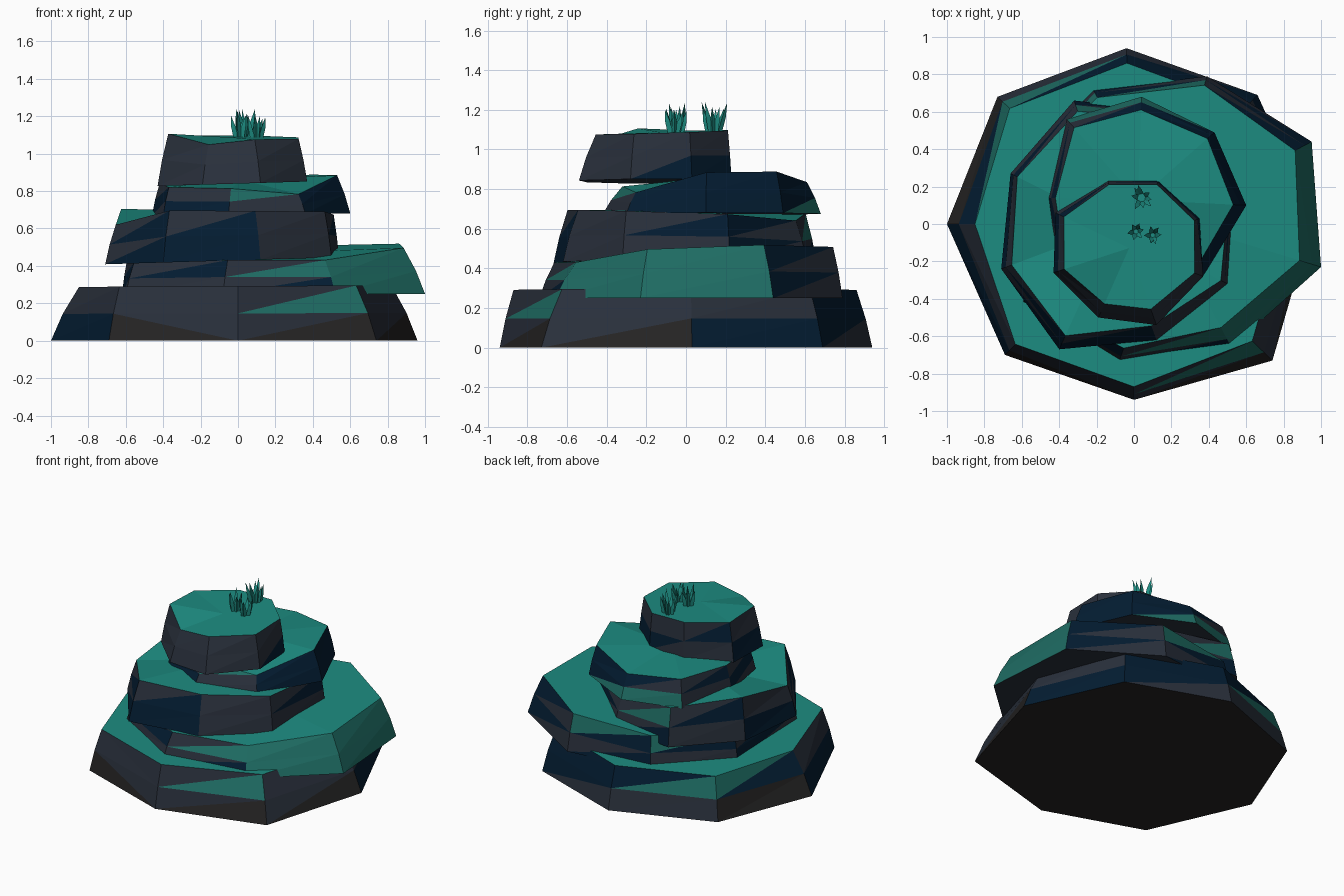
import bpy, math, random
from mathutils import Vector

if "Cube" in bpy.data.objects:
    bpy.data.objects.remove(bpy.data.objects["Cube"])
random.seed(4)


def material(name, rgb):
    m = bpy.data.materials.new(name)
    m.diffuse_color = (*rgb, 1)
    m.use_nodes = True
    m.node_tree.nodes["Principled BSDF"].inputs["Base Color"].default_value = m.diffuse_color
    return m


MATS = [material("moss green", (0.012, 0.262, 0.220)),
        material("slate grey", (0.022, 0.029, 0.044)),
        material("navy stone", (0.001, 0.012, 0.032)),
        material("dark earth", (0.018, 0.017, 0.017)),
        material("shaded moss", (0.013, 0.150, 0.125))]
KEY = {"g": 0, "s": 1, "n": 2, "b": 3, "d": 4}


def make_object(name, verts, faces, cols):
    me = bpy.data.meshes.new(name)
    me.from_pydata(verts, [], faces)
    for m in MATS:
        me.materials.append(m)
    for p, c in zip(me.polygons, cols):
        p.material_index = KEY[c]
    me.update()
    ob = bpy.data.objects.new(name, me)
    bpy.context.collection.objects.link(ob)
    return ob


def plane(p, x, y):
    return p[0] + p[1] * x + p[2] * y


def rock_slab(name, pts, low, high, sides, under="s"):
    """pts: x, y, inset of the top rim, height offset of the top rim.
    low/high: z planes. sides: four triangle colours per side, / flips the diagonals."""
    n = len(pts)
    cx = sum(p[0] for p in pts) / n
    cy = sum(p[1] for p in pts) / n
    bottom, mid, top = [], [], []
    for x, y, inset, dz in pts:
        b = Vector((x, y, plane(low, x, y)))
        d = Vector((cx - x, cy - y, 0)).normalized() * inset
        t = Vector((x + d.x, y + d.y, plane(high, x + d.x, y + d.y) + dz))
        bottom.append(b)
        top.append(t)
        mid.append(b.lerp(t, 0.5) - d * 0.08)
    verts = bottom + mid + top
    verts += [Vector((cx, cy, plane(high, cx, cy))), Vector((cx, cy, plane(low, cx, cy)))]
    faces, cols = [], []
    for i, group in enumerate(sides.split()):
        j = (i + 1) % n
        for k in (0, n):
            a, b, c, d = k + i, k + j, k + n + j, k + n + i
            if group.endswith("/"):
                faces += [(a, b, d), (b, c, d)]
            else:
                faces += [(a, b, c), (a, c, d)]
        cols += list(group[:4])
        # mossy top fan and underside
        faces += [(2 * n + i, 2 * n + j, 3 * n), (j, i, 3 * n + 1)]
        cols += ["g", under]
    return make_object(name, verts, faces, cols)


# Stacked rock ledges, bottom to top
rock_slab("base_ledge",
          [(-.69, -.70, .08, 0), (0, -.94, .07, 0), (.74, -.73, .15, 0), (.96, .03, .14, 0),
           (.66, .69, .09, 0), (-.04, .94, .08, 0), (-.73, .68, .09, 0), (-1, 0, .15, 0)],
          (0, 0, 0), (.292, .005, 0),
          "bsss/ bsds bsss nnss snnn ssdn bbnd nnss", "b")

rock_slab("second_ledge",
          [(-.60, -.42, .05, 0), (-.08, -.74, .08, 0), (.52, -.66, .12, -.03), (1.0, -.23, .12, 0),
           (.95, .44, .10, 0), (.39, .79, .05, 0), (-.22, .72, .05, 0), (-.62, .30, .03, 0)],
          (.25, 0, 0), (.46, .05, .04),
          "ssns nsds dddd dddd snsn nsnd ssnd snns")

rock_slab("third_ledge",
          [(-.71, -.24, .06, -.09), (-.40, -.67, .08, -.02), (.12, -.62, .08, -.01), (.50, -.32, .04, 0),
           (.54, .22, .03, 0), (.14, .61, .06, -.03), (-.32, .66, .06, 0), (-.66, .27, .04, .01)],
          (.43, .03, 0), (.69, -.02, -.03),
          "nsns nnns ssss ssns snsn nsds ssns nnss")

rock_slab("fourth_ledge",
          [(-.40, -.22, .04, -.01), (-.05, -.42, .10, -.03), (.36, -.30, .06, -.08), (.60, .10, .07, 0),
           (.43, .49, .05, 0), (.04, .68, .07, -.04), (-.36, .56, .06, 0), (-.46, .14, .04, 0)],
          (.675, .01, 0), (.855, .05, .03),
          "nnss sssd nnnn nnnn dnnn ddsn ssns snns")

rock_slab("top_ledge",
          [(-.43, -.26, .06, .02), (-.19, -.50, .08, -.03), (.12, -.54, .09, 0), (.37, -.28, .05, 0),
           (.35, .03, .03, 0), (.13, .23, .02, 0), (-.14, .23, .02, 0), (-.42, .06, .05, 0)],
          (.84, .03, 0), (1.09, -.01, .03),
          "ssss ssss ssss nsss nnss snss ssns nnss")


# Grass tufts: thin three-sided blades leaning outward
def grass_tuft(name, x, y, count, spread, height):
    verts, faces = [], []
    for i in range(count):
        a = math.tau * i / count + random.uniform(-.3, .3)
        out = Vector((math.cos(a), math.sin(a), 0))
        root = Vector((x, y, 1.085)) + out * spread * .4
        tip = root + out * spread * random.uniform(.4, .75)
        tip.z += height * random.uniform(.65, 1)
        k = len(verts)
        for t in range(3):
            b = a + math.tau * t / 3
            r = Vector((math.cos(b), math.sin(b), 0)) * .016
            verts.append(root + r)
            verts.append(root.lerp(tip, .5) + r * .9)
        verts.append(tip)
        for t in range(3):
            p, q = k + 2 * t, k + 2 * ((t + 1) % 3)
            faces += [(p, q, q + 1, p + 1), (p + 1, q + 1, k + 6)]
    make_object(name, verts, faces, "g" * len(faces))


grass_tuft("grass_tuft_back", .04, .14, 8, .065, .165)
grass_tuft("grass_tuft_left", .01, -.04, 6, .048, .155)
grass_tuft("grass_tuft_right", .10, -.06, 6, .048, .155)
